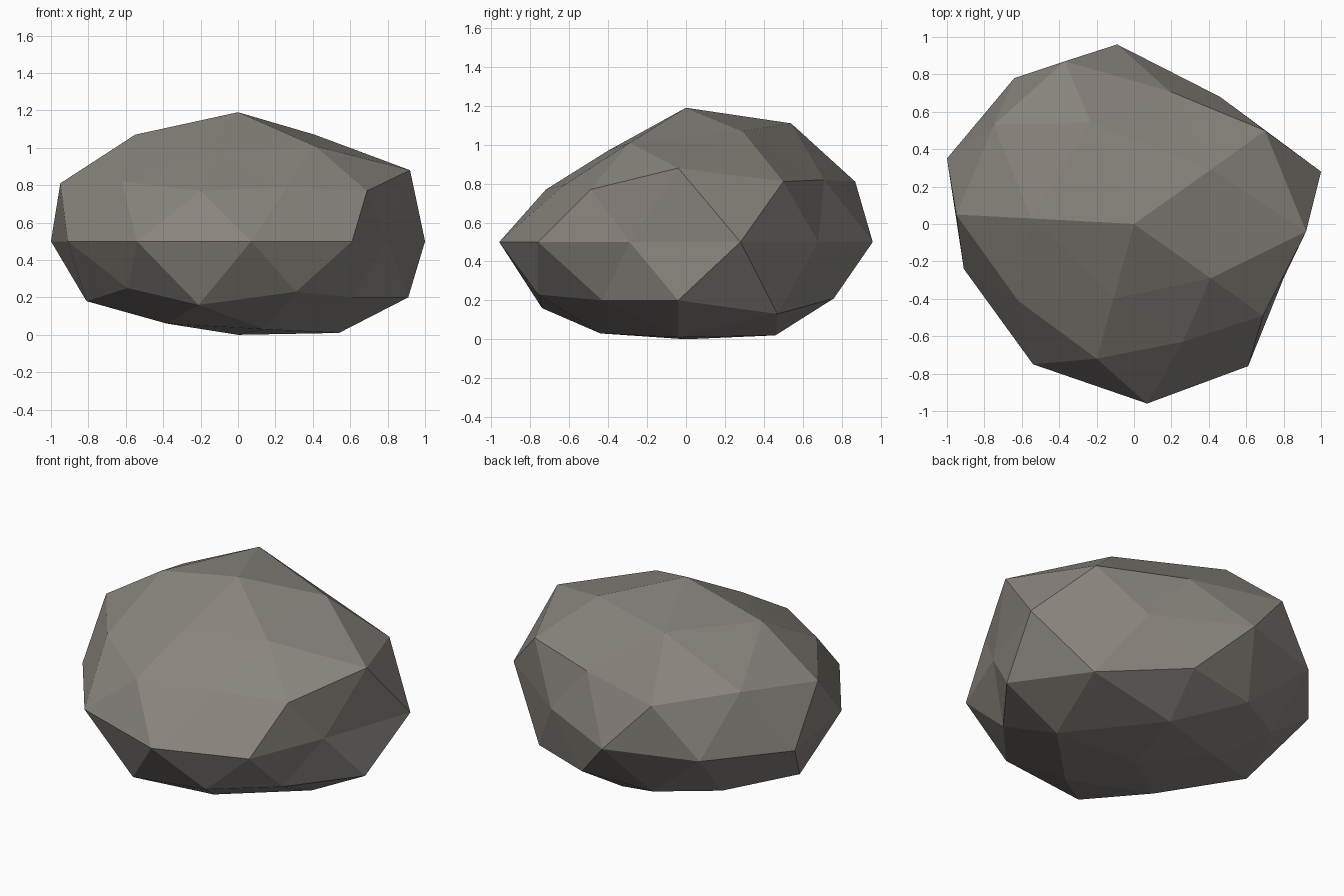
import bpy
import bmesh
import math
from mathutils import Matrix

cube = bpy.data.objects.get("Cube")
if cube:
    bpy.data.objects.remove(cube, do_unlink=True)

MIDDLE = 0.5  # height of the widest ring

# Chiselled cross-sections of the boulder, counter-clockwise from +x,
# keyed by the rounded height of the matching ring on a unit icosphere
sections = {
    1.0: [(0, 0, 1.19)],
    0.9: [(.41, .29, 1.07), (-.23, .54, 1.11), (-.55, .03, 1.07),
          (-.11, -.40, .97), (.41, -.29, 1.01)],
    0.5: [(.92, -.04, .88), (.19, .71, .82), (-.75, .53, .87),
          (-.62, -.41, .82), (.26, -.63, .79)],
    0.4: [(.70, .50, .81), (-.37, .87, .81), (-.95, .05, .81),
          (-.20, -.72, .77), (.69, -.49, .77)],
    0.0: [(x, y, MIDDLE) for x, y in (
          (1, .28), (.46, .68), (-.09, .96), (-.64, .78), (-1, .35),
          (-.91, -.24), (-.54, -.75), (.07, -.96), (.61, -.76), (.80, -.29))],
    -0.4: [(.91, -.04, .20), (.19, .76, .21), (-.60, .50, .20),
           (-.59, -.46, .25), (.31, -.76, .23)],
    -0.5: [(.69, .47, .13), (-.26, .70, .18), (-.81, .03, .18),
           (-.21, -.74, .16), (.61, -.43, .20)],
    -0.9: [(.54, -.04, .01), (.12, .46, .02), (-.38, .27, .06),
           (-.38, -.28, .06), (.14, -.44, .03)],
    -1.0: [(0, 0, 0)],
}


def turn(vert):
    """Angle around the upright axis, with a small margin at zero."""
    return (math.atan2(vert.co.y, vert.co.x) + 0.1) % math.tau


def make_material(name, colour):
    mat = bpy.data.materials.new(name)
    mat.use_nodes = True
    mat.diffuse_color = colour
    shader = next(n for n in mat.node_tree.nodes if n.type == 'BSDF_PRINCIPLED')
    shader.inputs["Base Color"].default_value = colour
    shader.inputs["Roughness"].default_value = 0.9
    return mat


# Start from an icosphere and move every ring onto its cross-section
bm = bmesh.new()
bmesh.ops.create_icosphere(bm, subdivisions=2, radius=1,
                           matrix=Matrix.Rotation(math.pi, 4, 'Z'))
rings = {height: [] for height in sections}
for vert in bm.verts:
    nearest = min(sections, key=lambda height: abs(height - vert.co.z))
    rings[nearest].append(vert)
for height, ring in rings.items():
    ring.sort(key=turn)
    for vert, point in zip(ring, sections[height]):
        vert.co = point
bmesh.ops.recalc_face_normals(bm, faces=bm.faces)

mesh = bpy.data.meshes.new("boulder")
bm.to_mesh(mesh)
bm.free()
mesh.materials.append(make_material("warm grey stone", (.25, .23, .205, 1)))
boulder = bpy.data.objects.new("boulder", mesh)
bpy.context.collection.objects.link(boulder)
